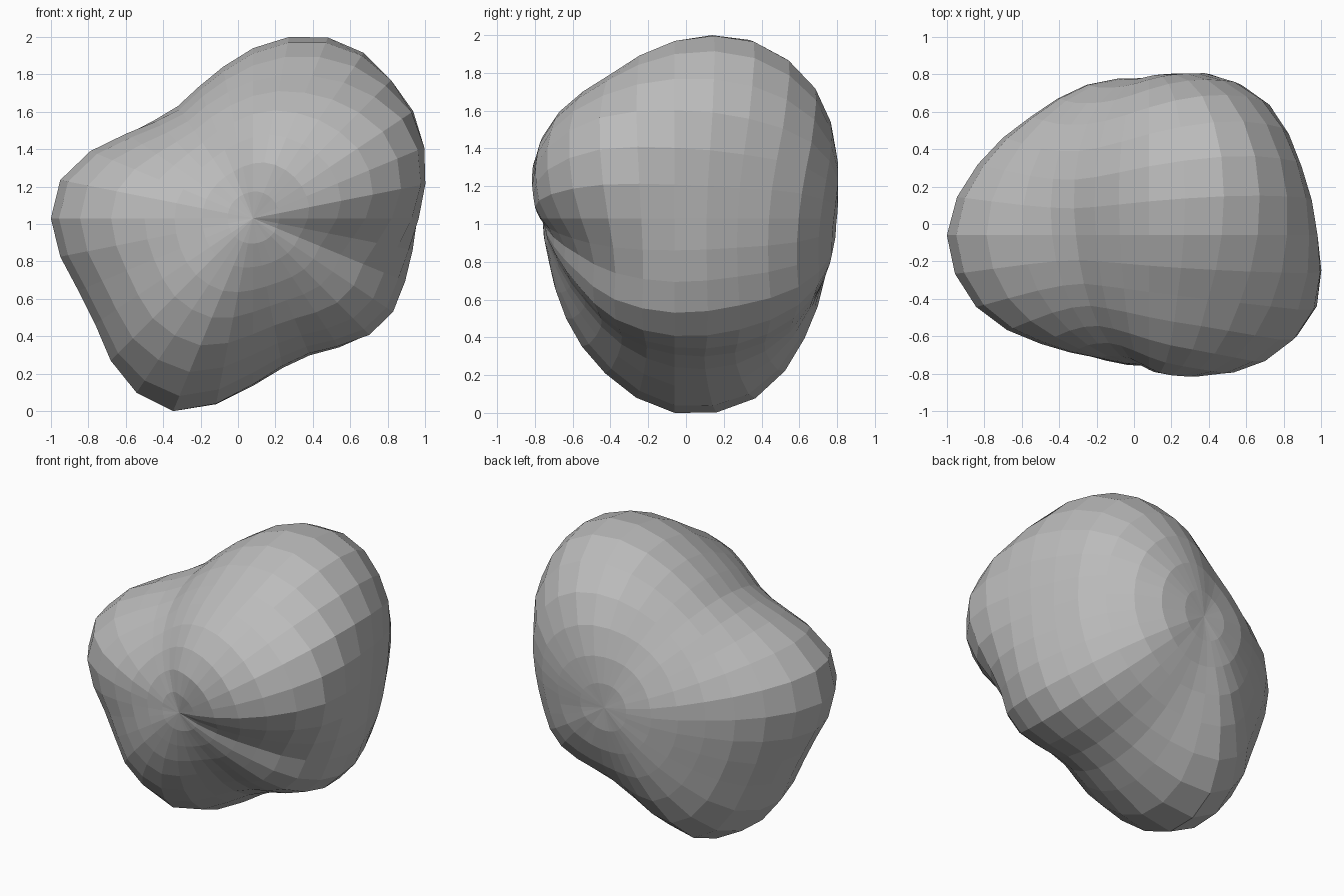
import bpy, bmesh, math
from mathutils import Matrix, Vector

cube = bpy.data.objects.get("Cube")
if cube:
    bpy.data.objects.remove(cube, do_unlink=True)

SEGMENTS, RINGS = 32, 16
CENTRE = Vector((0.08, -0.06, 1.03))

# Outline radius around the y axis, in hundredths, one per segment from +x upward
OUTLINE = [88.5, 94, 99.5, 103, 105, 107, 105, 99, 91, 82.5, 76, 72, 74, 81.5, 94, 105,
           108, 105, 101, 101.5, 107.5, 112, 111.5, 101, 89, 81, 79, 83, 88, 90, 88, 87]

# Radius from front pole to back pole along the main lobes and hollows, by angle
PROFILES = {
    14: [70, 80, 92, 98, 90, 88.5, 94.5, 92, 84],    # right lobe
    70: [70, 80, 83, 83.5, 95, 104, 102, 92, 84],    # crown
    120: [70, 70.5, 70, 70, 73, 80, 85.5, 86, 84],   # upper notch
    180: [70, 71, 82, 100, 108, 99, 89.5, 87, 84],   # left lobe
    214: [70, 72.5, 82, 95, 101.5, 100, 91.5, 87, 84],  # left flank
    247: [70, 71, 80, 94, 109, 109.5, 96, 86, 84],   # foot
    300: [70, 67, 68, 75, 80, 85, 88.5, 87, 84],     # lower hollow
    335: [70, 69, 71, 81, 87, 86.5, 91, 90, 84],     # lower right flank
}
ANGLES = list(PROFILES)


def spline(keys, t):
    """Smooth curve through evenly spaced keys, t from 0 to 1."""
    last = len(keys) - 1
    i = min(int(t * last), last - 1)
    f = t * last - i
    a, b, c, d = (keys[min(max(i + k, 0), last)] for k in (-1, 0, 1, 2))
    return b + f / 2 * (c - a + f * (2 * a - 5 * b + 4 * c - d + f * (3 * (b - c) + d - a)))


def lobe_radius(theta, phi):
    """Blend the two profiles on either side of theta."""
    theta = (theta - ANGLES[0]) % 360 + ANGLES[0]
    i = max(k for k, a in enumerate(ANGLES) if a <= theta + 1e-6)
    start = ANGLES[i]
    end = ANGLES[i + 1] if i + 1 < len(ANGLES) else ANGLES[0] + 360
    f = (theta - start) / (end - start)
    f = f * f * (3 - 2 * f)
    t = min(max(phi / math.pi + 0.5, 0), 1)
    low, high = spline(PROFILES[start], t), spline(PROFILES[end % 360], t)
    return low + (high - low) * f


def radius(direction):
    """Lobe radius, corrected so the widest point meets the outline."""
    phi = math.asin(max(-1, min(1, direction.y)))
    theta = math.degrees(math.atan2(direction.z, direction.x)) % 360
    segment = round(theta * SEGMENTS / 360) % SEGMENTS
    steps = [math.pi * (k / RINGS - 0.5) for k in range(RINGS + 1)]
    widest = max(lobe_radius(theta, p) * math.cos(p) for p in steps)
    fix = (OUTLINE[segment] - widest) * math.cos(phi) ** 2
    return (lobe_radius(theta, phi) + fix) / 100


# Boulder: a sphere with poles at front and back, pushed into lobes
bm = bmesh.new()
bmesh.ops.create_uvsphere(bm, u_segments=SEGMENTS, v_segments=RINGS, radius=1,
                          matrix=Matrix.Rotation(math.radians(90), 4, 'X'))
for v in bm.verts:
    d = v.co.normalized()
    v.co = CENTRE + d * radius(d)

bmesh.ops.recalc_face_normals(bm, faces=bm.faces[:])
mesh = bpy.data.meshes.new("boulder")
bm.to_mesh(mesh)
bm.free()

stone = bpy.data.materials.new("stone grey")
stone.use_nodes = True
colour = (0.5, 0.5, 0.5, 1)
stone.diffuse_color = colour
stone.node_tree.nodes["Principled BSDF"].inputs["Base Color"].default_value = colour
mesh.materials.append(stone)

boulder = bpy.data.objects.new("boulder", mesh)
bpy.context.collection.objects.link(boulder)
